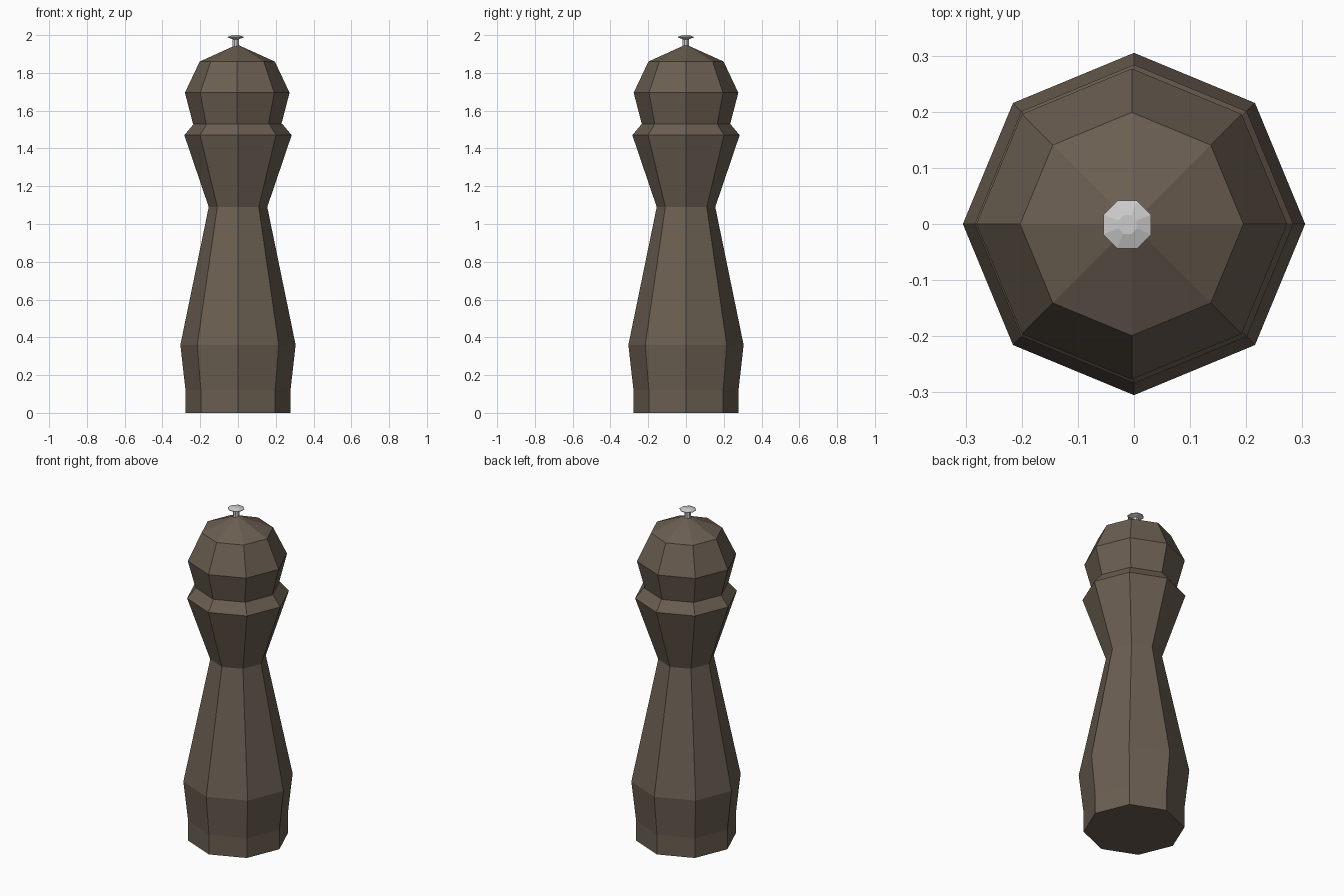
import bpy, bmesh
from math import cos, sin, pi

if "Cube" in bpy.data.objects:
    bpy.data.objects.remove(bpy.data.objects["Cube"])

SIDES = 8


def lathe(name, profile, centre=(0, 0), turn=0.0, cap_bottom=False, cap_top=False, mat=None):
    """Sweep (radius, z) points around a vertical axis; radius 0 makes a tip."""
    bm = bmesh.new()
    cx, cy = centre
    rings = []
    for r, z in profile:
        if r == 0:
            rings.append([bm.verts.new((cx, cy, z))] * SIDES)
        else:
            angles = [turn + 2 * pi * i / SIDES for i in range(SIDES)]
            rings.append([bm.verts.new((cx + r * cos(a), cy + r * sin(a), z)) for a in angles])
    for low, high in zip(rings, rings[1:]):
        for i in range(SIDES):
            j = (i + 1) % SIDES
            corners = [low[i], low[j], high[j], high[i]]
            bm.faces.new(list(dict.fromkeys(corners)))
    if cap_bottom:
        bm.faces.new(rings[0][::-1])
    if cap_top:
        bm.faces.new(rings[-1])
    bmesh.ops.recalc_face_normals(bm, faces=bm.faces[:])
    mesh = bpy.data.meshes.new(name)
    bm.to_mesh(mesh)
    bm.free()
    obj = bpy.data.objects.new(name, mesh)
    bpy.context.collection.objects.link(obj)
    if mat:
        mesh.materials.append(mat)
    return obj


wood = bpy.data.materials.new("dark_wood")
wood.diffuse_color = (0.145, 0.112, 0.082, 1)
wood.use_nodes = True
wood.node_tree.nodes["Principled BSDF"].inputs["Base Color"].default_value = wood.diffuse_color

# Waisted body with flared collar
lathe("body", [(0.278, 0), (0.278, 0.12), (0.305, 0.36), (0.155, 1.09),
               (0.284, 1.47), (0.234, 1.53)], cap_bottom=True, cap_top=True, mat=wood)

# Domed turning head, sitting very slightly off centre
lathe("head", [(0.234, 1.53), (0.277, 1.695), (0.199, 1.86), (0, 1.95)],
      centre=(-0.004, 0), mat=wood)

# Metal stem and button on top
lathe("knob", [(0.018, 1.94), (0.018, 1.978), (0.046, 1.988), (0.046, 1.991), (0.018, 2.0)],
      centre=(-0.012, -0.001), turn=pi / SIDES, cap_top=True)
